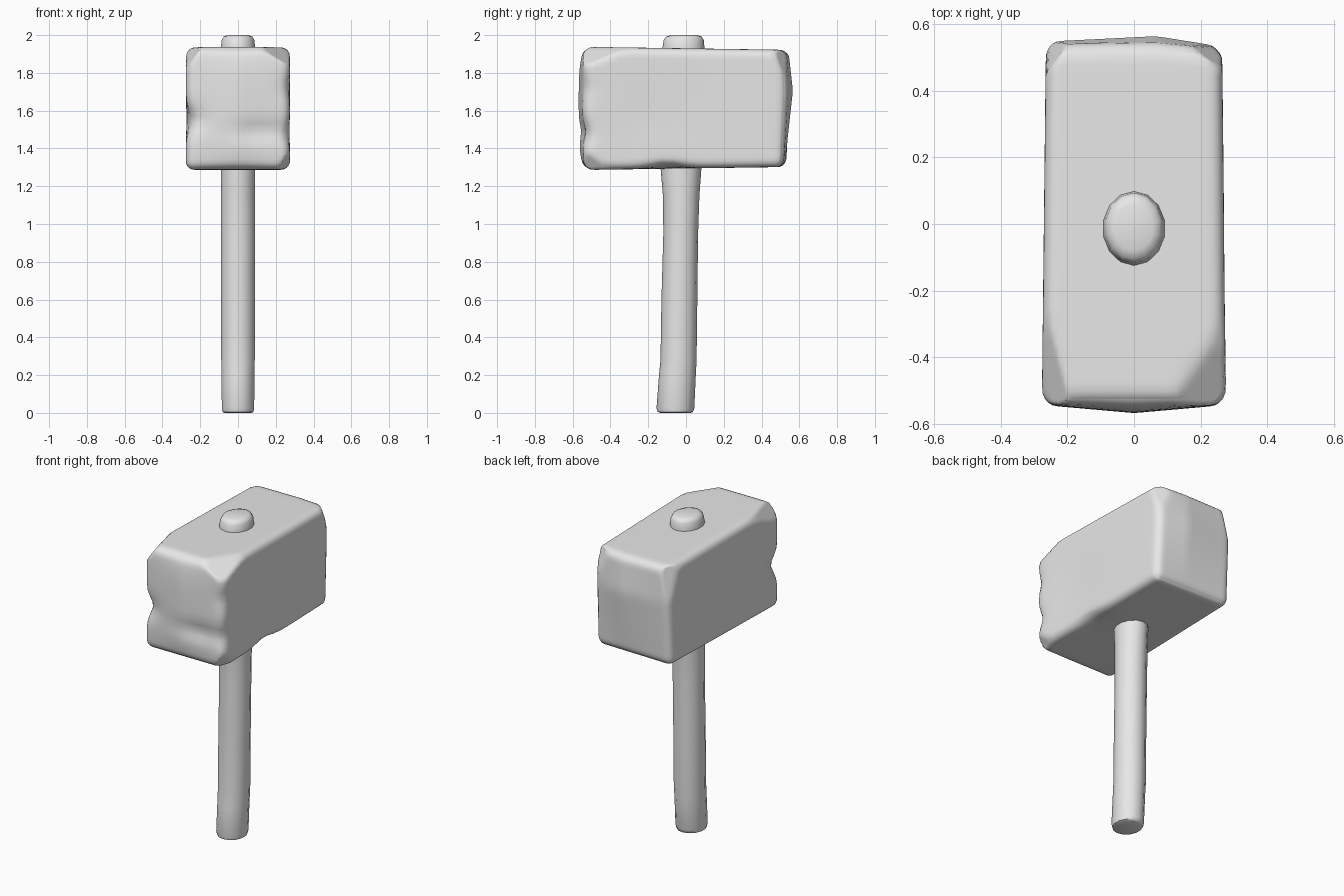
import bpy, bmesh, math
from mathutils import Vector, geometry

if "Cube" in bpy.data.objects:
    bpy.data.objects.remove(bpy.data.objects["Cube"])

stone = bpy.data.materials.new("plain_grey")
stone.diffuse_color = (0.8, 0.8, 0.8, 1)
stone.use_nodes = True
stone.node_tree.nodes["Principled BSDF"].inputs["Base Color"].default_value = stone.diffuse_color


def make_object(name, bm, angle):
    bmesh.ops.recalc_face_normals(bm, faces=bm.faces[:])
    mesh = bpy.data.meshes.new(name)
    bm.to_mesh(mesh)
    bm.free()
    mesh.materials.append(stone)
    ob = bpy.data.objects.new(name, mesh)
    bpy.context.collection.objects.link(ob)
    bpy.ops.object.select_all(action='DESELECT')
    ob.select_set(True)
    bpy.context.view_layer.objects.active = ob
    bpy.ops.object.shade_smooth_by_angle(angle=math.radians(angle))
    return ob


# Head: rounded block, bulged at both striking faces
HALF = Vector((0.272, 0.538, 0.318))
MID = Vector((0, 0, 1.612))
R = 0.045
bm = bmesh.new()
bmesh.ops.create_cube(bm, size=2)
bmesh.ops.subdivide_edges(bm, edges=bm.edges[:], cuts=25, use_grid_fill=True)

# Chipped corners: each plane is given by three points
chips = [
    ((-0.28, -0.55, 1.81), (-0.19, -0.55, 1.935), (-0.27, -0.22, 1.935)),
    ((0.27, -0.30, 1.935), (0.10, -0.55, 1.935), (0.275, -0.55, 1.83)),
    ((0.14, 0.55, 1.92), (0.27, 0.46, 1.92), (0.27, 0.53, 1.72)),
    ((0.27, -0.53, 1.38), (0.27, -0.41, 1.29), (0.20, -0.55, 1.29)),
    ((-0.27, 0.50, 1.75), (-0.27, 0.44, 1.92), (-0.19, 0.55, 1.92)),
]
planes = []
for tri in chips:
    a, b, c = [Vector(p) for p in tri]
    n = geometry.normal((a, b, c))
    planes.append((a, n if n.dot(a - MID) > 0 else -n))

# Dents: centre, size of the hollow per axis, push
dents = [
    ((-0.28, -0.55, 1.55), (0.10, 0.12, 0.07), (0.03, 0.025, 0)),
    ((0.12, -0.56, 1.49), (0.16, 0.10, 0.05), (0, 0.022, 0)),
    ((0.28, -0.55, 1.48), (0.06, 0.06, 0.06), (-0.02, 0.012, 0)),
    ((0.28, -0.55, 1.72), (0.06, 0.06, 0.06), (-0.012, 0.01, 0)),
    ((0.27, -0.10, 1.29), (0.10, 0.10, 0.05), (-0.01, 0, 0.02)),
    ((0.28, -0.20, 1.55), (0.10, 0.20, 0.22), (-0.008, 0, 0)),
]

for vert in bm.verts:
    unit = Vector([math.sin(t * math.pi / 2) for t in vert.co])
    p = Vector([t * h for t, h in zip(unit, HALF)])
    inner = Vector([max(-(h - R), min(h - R, t)) for t, h in zip(p, HALF)])
    p = inner + (p - inner).normalized() * R
    u, v, w = unit
    if v < 0:
        p.y -= 0.03 * abs(v) ** 6 * (1 - 0.8 * abs(u)) * (1 - w ** 4)
    else:
        slope = (u - 0.25) / (0.75 if u > 0.25 else 1.25)
        p.y += 0.045 * v ** 6 * (1 - 0.6 * abs(slope)) * (1 - abs(w - 0.3) / 1.3)
        p.y -= 0.015 * v ** 6 * (1 + 0.5 * u)
    p.x *= 1 - 0.022 * (v + 0.2)          # slightly wider at the front
    p.z *= 1 - 0.025 * v                  # slightly taller at the front
    p += MID
    for point, n in planes:
        d = (p - point).dot(n)
        if d > 0:
            p -= n * d
    for centre, size, push in dents:
        q = sum(((a - b) / s) ** 2 for a, b, s in zip(p, centre, size))
        p += Vector(push) * math.exp(-q)
    vert.co = p
make_object("hammer_head", bm, 50)

# Handle: oval rings (z, y min, y max, x half width) with rounded ends
rings = [
    (0.000, -0.135, 0.025, 0.072), (0.005, -0.150, 0.037, 0.084),
    (0.025, -0.156, 0.044, 0.088), (0.20, -0.143, 0.052, 0.089),
    (0.28, -0.135, 0.056, 0.091), (0.60, -0.130, 0.060, 0.091),
    (0.95, -0.120, 0.064, 0.092), (1.15, -0.122, 0.071, 0.092),
    (1.30, -0.135, 0.082, 0.093), (1.60, -0.130, 0.095, 0.094),
    (1.93, -0.125, 0.098, 0.094), (1.975, -0.118, 0.094, 0.088),
    (1.992, -0.105, 0.083, 0.078), (2.000, -0.080, 0.060, 0.058),
]
SIDES = 14
bm = bmesh.new()
loops = []
for z, y0, y1, rx in rings:
    loop = []
    for i in range(SIDES):
        a = 2 * math.pi * (i + 0.5) / SIDES
        loop.append(bm.verts.new((rx * math.cos(a),
                                  (y0 + y1) / 2 + (y1 - y0) / 2 * math.sin(a), z)))
    loops.append(loop)
for low, high in zip(loops, loops[1:]):
    for i in range(SIDES):
        j = (i + 1) % SIDES
        bm.faces.new((low[i], low[j], high[j], high[i]))
bm.faces.new(loops[0][::-1])
bm.faces.new(loops[-1])
make_object("handle", bm, 50)
